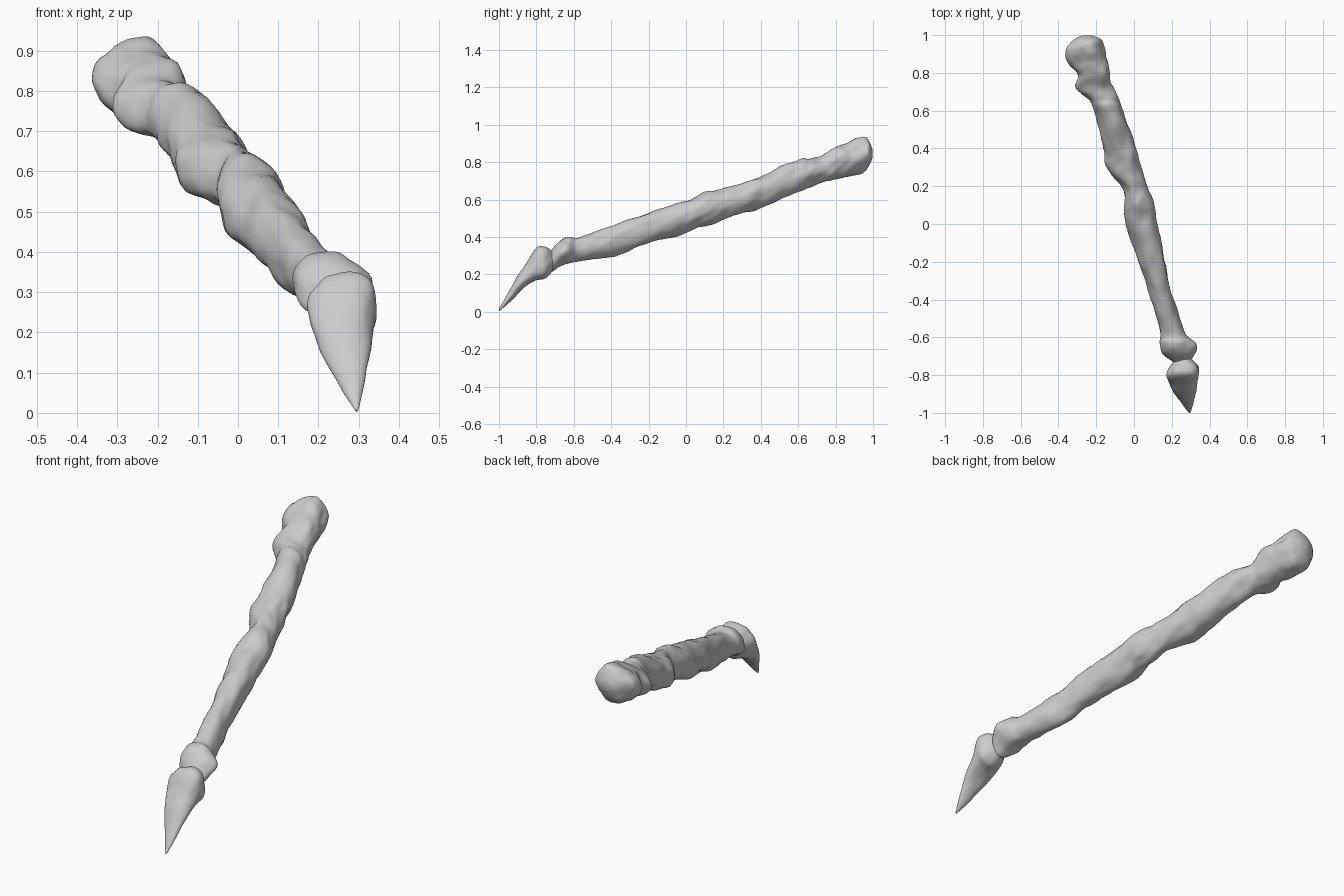
import bpy, bmesh, math
from mathutils import Vector, noise

# Stations: y, x left, x right, z bottom, z top
SHAFT = [
    (-0.745, 0.23, 0.275, 0.25, 0.31),
    (-0.72, 0.19, 0.30, 0.215, 0.335),
    (-0.68, 0.142, 0.322, 0.24, 0.375),
    (-0.63, 0.135, 0.322, 0.257, 0.40),
    (-0.57, 0.137, 0.27, 0.268, 0.40),
    (-0.40, 0.09, 0.21, 0.295, 0.455),
    (-0.20, 0.03, 0.165, 0.36, 0.53),
    (0.00, -0.045, 0.125, 0.42, 0.595),
    (0.10, -0.05, 0.105, 0.46, 0.645),
    (0.20, -0.068, 0.07, 0.49, 0.66),
    (0.30, -0.145, 0.035, 0.52, 0.69),
    (0.40, -0.165, 0.01, 0.555, 0.73),
    (0.60, -0.212, -0.06, 0.64, 0.81),
    (0.66, -0.24, -0.085, 0.67, 0.815),
    (0.72, -0.31, -0.105, 0.69, 0.83),
    (0.79, -0.30, -0.125, 0.71, 0.88),
    (0.86, -0.35, -0.14, 0.722, 0.905),
    (0.92, -0.35, -0.157, 0.73, 0.935),
    (0.955, -0.335, -0.167, 0.745, 0.937),
    (0.98, -0.31, -0.18, 0.785, 0.91),
    (0.997, -0.275, -0.215, 0.825, 0.87),
]
CLAW = [
    (-1.00, 0.291, 0.299, 0.003, 0.015),
    (-0.95, 0.252, 0.315, 0.045, 0.105),
    (-0.90, 0.215, 0.325, 0.092, 0.19),
    (-0.85, 0.19, 0.335, 0.14, 0.265),
    (-0.80, 0.174, 0.35, 0.17, 0.342),
    (-0.755, 0.188, 0.347, 0.182, 0.345),
    (-0.72, 0.215, 0.31, 0.215, 0.325),
    (-0.70, 0.24, 0.28, 0.25, 0.30),
]


def sample(rows, t):
    """Catmull-Rom interpolation through the stations."""
    i = min(int(t), len(rows) - 2)
    f = t - i
    p0, p1, p2, p3 = [rows[max(0, min(len(rows) - 1, i + k))] for k in (-1, 0, 1, 2)]
    return [0.5 * (2 * b + (c - a) * f + (2 * a - 5 * b + 4 * c - d) * f * f
                   + (3 * b - a - 3 * c + d) * f ** 3)
            for a, b, c, d in zip(p0, p1, p2, p3)]


def loft(name, rows, lump, stretch, sides=40, sub=8):
    bm = bmesh.new()
    rings = []
    n = (len(rows) - 1) * sub
    for s in range(n + 1):
        y, xl, xr, zb, zt = sample(rows, s / sub)
        cx, cz, rx, rz = (xl + xr) / 2, (zb + zt) / 2, (xr - xl) / 2, (zt - zb) / 2
        ring = []
        for k in range(sides):
            a = 2 * math.pi * k / sides
            d = Vector((math.cos(a), 0, math.sin(a)))
            # lumpy, slightly twisted bark-like relief, fading at thin ends
            q = Vector((cx + rx * d.x, y * stretch, cz + rz * d.z - 0.36 * y))
            w = 1 + lump * noise.noise(q * 13) + 0.4 * lump * noise.noise(q * 28)
            ring.append(bm.verts.new((cx + rx * w * d.x, y, cz + rz * w * d.z)))
        rings.append(ring)
    for r0, r1 in zip(rings, rings[1:]):
        for k in range(sides):
            j = (k + 1) % sides
            bm.faces.new((r0[k], r0[j], r1[j], r1[k]))
    bm.faces.new(rings[0][::-1])
    bm.faces.new(rings[-1])
    bmesh.ops.recalc_face_normals(bm, faces=bm.faces[:])
    me = bpy.data.meshes.new(name)
    bm.to_mesh(me)
    bm.free()
    for p in me.polygons:
        p.use_smooth = True
    ob = bpy.data.objects.new(name, me)
    bpy.context.collection.objects.link(ob)
    return ob


# Knobbly shaft with swollen head, and pointed claw tip
loft("shaft", SHAFT, 0.16, 0.7)
loft("claw_tip", CLAW, 0.14, 0.35)
